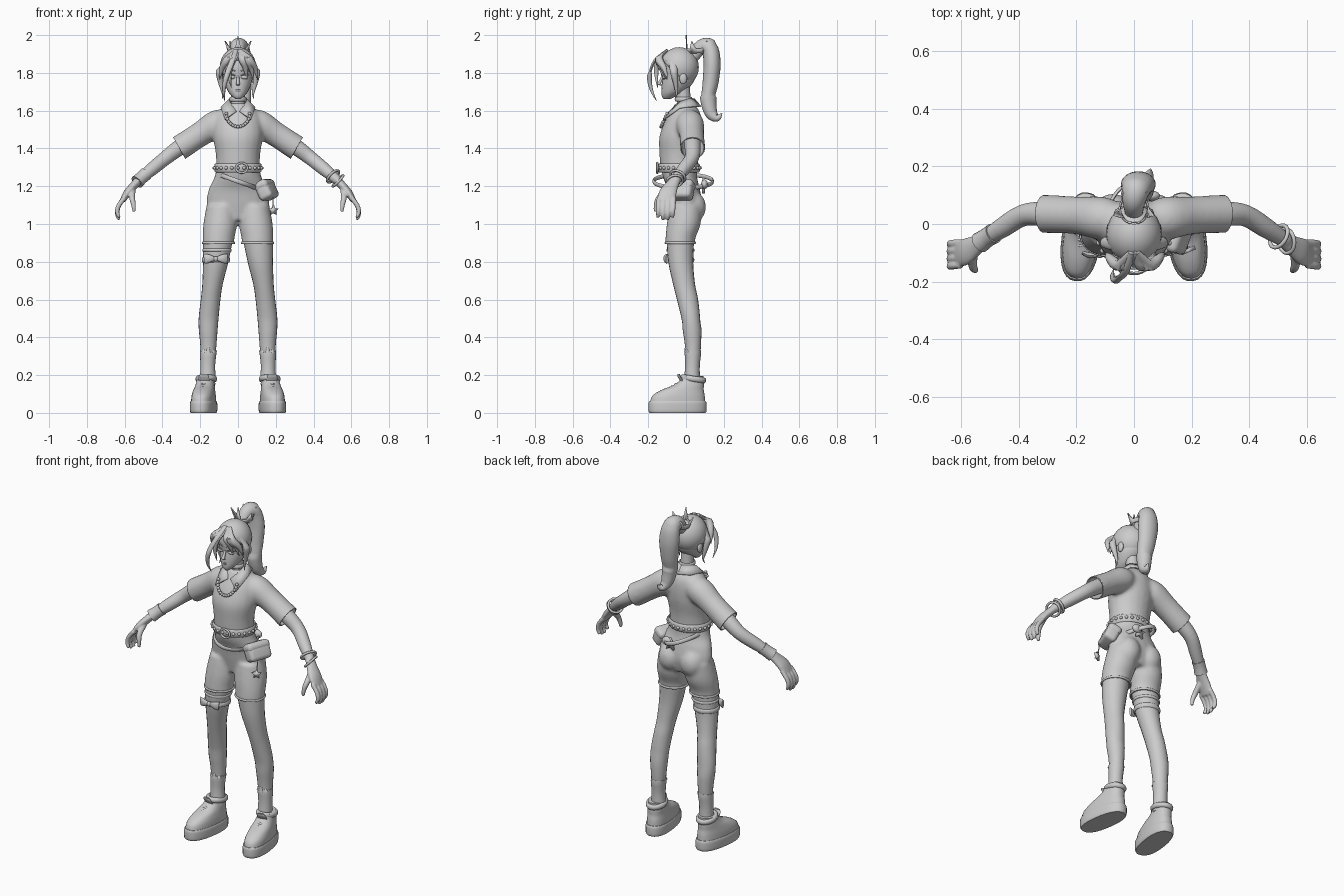
import bpy, bmesh, math
from mathutils import Vector, Matrix

cube = bpy.data.objects.get("Cube")
if cube:
    bpy.data.objects.remove(cube)
grey = bpy.data.materials.new("plain grey")
grey.use_nodes = True
grey.diffuse_color = (0.6, 0.6, 0.6, 1)
grey.node_tree.nodes["Principled BSDF"].inputs["Base Color"].default_value = (0.6, 0.6, 0.6, 1)
X, Y, Z = Vector((1, 0, 0)), Vector((0, 1, 0)), Vector((0, 0, 1))


def curve(pts, steps, closed):
    """Catmull-Rom through tuples of position and radii."""
    n, out = len(pts), []
    for i in range(n if closed else n - 1):
        ids = [(i + k) % n if closed else min(max(i + k, 0), n - 1) for k in (-1, 0, 1, 2)]
        a, b, c, d = [pts[k] for k in ids]
        for s in range(steps):
            t = s / steps
            out.append([q + t / 2 * (r - p + t * (2*p - 5*q + 4*r - w + t * (3*(q - r) + w - p)))
                        for p, q, r, w in zip(a, b, c, d)])
    return out if closed else out + [list(pts[-1])]


def sweep(bm, pts, ref=None, n=20, p=2, closed=False, steps=4):
    """Skin oval rings; level rings without ref, else square to the path."""
    pts = curve(pts, steps, closed)
    m, rings = len(pts), []
    for i, q in enumerate(pts):
        u, v = X, Y
        if ref:
            j, k = ((i - 1) % m, (i + 1) % m) if closed else (max(i - 1, 0), min(i + 1, m - 1))
            t = Vector(pts[k][:3]) - Vector(pts[j][:3])
            v = t.cross(ref).normalized()
            u = v.cross(t).normalized()
        ring = []
        for s in range(n):
            c, d = math.cos(math.tau * s / n), math.sin(math.tau * s / n)
            c, d = [math.copysign(abs(w) ** (2 / p), w) for w in (c, d)]
            ring.append(bm.verts.new(Vector(q[:3]) + u * c * max(q[3], .001) + v * d * max(q[-1], .001)))
        rings.append(ring)
    for a, b in zip(rings, rings[1:] + rings[:1] if closed else rings[1:]):
        for s in range(n):
            bm.faces.new((a[s], a[s - 1], b[s - 1], b[s]))
    if not closed:
        bm.faces.new(rings[0])
        bm.faces.new(rings[-1])
    return bm


def ball(bm, loc, size):
    bmesh.ops.create_uvsphere(bm, u_segments=20, v_segments=14, radius=1,
                              matrix=Matrix.Translation(loc) @ Matrix.Diagonal((*size, 1)))
    return bm


def part(name, bm, side=1, thick=0, angle=50):
    bmesh.ops.scale(bm, vec=(side, 1, 1), verts=bm.verts)
    bmesh.ops.recalc_face_normals(bm, faces=bm.faces)
    me = bpy.data.meshes.new(name)
    bm.to_mesh(me)
    bm.free()
    me.materials.append(grey)
    ob = bpy.data.objects.new(name, me)
    bpy.context.collection.objects.link(ob)
    bpy.ops.object.select_all(action='DESELECT')
    ob.select_set(True)
    bpy.context.view_layer.objects.active = ob
    bpy.ops.object.shade_smooth_by_angle(angle=math.radians(angle))
    if thick:
        ob.modifiers.new("Thickness", 'SOLIDIFY').thickness = thick
    return ob


def fuse(bm, voxel, rounds):
    """Blend overlapping solids into one soft skin."""
    ob = part("blend", bm)
    mod = ob.modifiers.new("Blend", 'REMESH')
    mod.mode, mod.voxel_size = 'VOXEL', voxel
    me = bpy.data.meshes.new_from_object(ob.evaluated_get(bpy.context.evaluated_depsgraph_get()))
    bpy.data.objects.remove(ob)
    out = bmesh.new()
    out.from_mesh(me)
    for _ in range(rounds):
        bmesh.ops.smooth_vert(out, verts=out.verts, factor=.5, use_axis_x=True, use_axis_y=True, use_axis_z=True)
    return out


def cut(bm, point, normal):
    bmesh.ops.bisect_plane(bm, geom=bm.verts[:] + bm.edges[:] + bm.faces[:],
                           plane_co=point, plane_no=normal, clear_outer=True)


def hoop(name, centre, axis, rx, ry, wire, tall=None, n=10):
    """Closed band around an axis."""
    rot = Vector(axis).to_track_quat('Z', 'Y')
    pts = [(*(Vector(centre) + rot @ Vector((rx * math.cos(a), ry * math.sin(a), 0))), tall or wire, wire)
           for a in (math.tau * k / 16 for k in range(16))]
    return part(name, sweep(bmesh.new(), pts, rot @ Z, n, closed=True, steps=3))


def star(name, loc, size, turn):
    bm = bmesh.new()
    rim = [bm.verts.new((r * math.sin(k * math.pi / 5), 0, r * math.cos(k * math.pi / 5)))
           for k in range(10) for r in [size * (.5 if k % 2 else 1)]]
    bm.faces.new(rim)
    bmesh.ops.transform(bm, matrix=Matrix.Translation(loc) @ Matrix.Rotation(turn, 4, 'Z'), verts=bm.verts)
    return part(name, bm, thick=.014)


# Shirt: torso and sleeves blended, then opened at the cuffs
bm = sweep(bmesh.new(), [(0, -.037, 1.285, .116, .1), (0, -.037, 1.37, .118, .104), (0, -.03, 1.46, .132, .112),
                         (0, -.015, 1.54, .128, .099), (0, -.005, 1.595, .105, .078), (0, -.01, 1.64, .05, .048)])
for s in (1, -1):
    sweep(bm, [(s * .04, .01, 1.55, .055), (s * .11, .02, 1.53, .075), (s * .2, .03, 1.475, .066),
               (s * .31, .035, 1.403, .067, .071), (s * .39, .035, 1.355, .067, .073)], Y)
bm = fuse(bm, .009, 7)
for s in (1, -1):
    cut(bm, (s * .31, 0, 1.4), (s * .87, 0, -.49))
part("shirt", bm, thick=.006)

# Shorts
bm = sweep(bmesh.new(), [(0, 0, 1.02, .12, .065), (0, .002, 1.1, .166, .083), (0, -.01, 1.18, .157, .085),
                         (0, -.03, 1.24, .128, .09), (0, -.037, 1.3, .112, .096)])
for s in (1, -1):
    sweep(bm, [(s * .103, -.03, .86, .084, .079), (s * .103, -.03, .92, .084, .079),
               (s * .094, -.012, 1.0, .09, .09), (s * .086, 0, 1.1, .08, .085)])
    ball(bm, (s * .073, .032, 1.09), (.072, .074, .085))
bm = fuse(bm, .009, 5)
cut(bm, (0, 0, .895), (0, 0, -1))
part("shorts", bm, thick=.006)

for s, word in ((1, "left"), (-1, "right")):
    # Leg, sock, thigh hem and shoe
    part(word + "_leg", sweep(bmesh.new(), [
        (.158, .03, .15, .038), (.16, .033, .25, .036), (.157, .037, .35, .042, .038), (.157, .028, .48, .052, .048),
        (.145, .008, .6, .052, .056), (.135, -.01, .68, .054, .058), (.118, -.028, .8, .067, .066),
        (.104, -.03, .93, .08, .074)]), s)
    bm = sweep(bmesh.new(), [(.159, .032, .18, .042, .041), (.16, .034, .25, .039), (.157, .037, .33, .045, .041)])
    for k in (-1, 0, 1):
        sweep(bm, [(.157 + k * .024, .003 + abs(k) * .008, .32, .013, .005),
                   (.157 + k * .02, -.002 + abs(k) * .01, .35 + .02 * (k == 0), .001)])
    part(word + "_sock", bm, s)
    hoop(word + "_shorts_hem", (s * .103, -.03, .9), Z, .083, .078, .005, .007)
    shoe = {"sole": [(0, -.045, 0, .064, .15), (0, -.045, .012, .068, .155), (0, -.045, .05, .068, .155),
                     (0, -.045, .062, .064, .15)],
            "shoe": [(0, -.045, .055, .062, .147), (0, -.04, .09, .06, .14), (0, -.02, .12, .055, .115),
                     (0, .012, .145, .05, .083), (0, .03, .17, .046, .064), (0, .034, .195, .045, .058)]}
    for kind, rings in shoe.items():
        bm = sweep(bmesh.new(), rings, n=28, p=2.4)
        if kind == "shoe":
            for k in range(4):  # laces
                y, z = -.055 - k * .02, .152 - k * .013
                sweep(bm, [(-.04, y + .012, z - .03, .006), (0, y, z, .007), (.04, y + .012, z - .03, .006)], Z, 8)
            sweep(bm, [(0, -.015, .16, .03, .01), (0, -.035, .19, .028, .008), (0, -.04, .205, .02, .006)])
        bmesh.ops.rotate(bm, matrix=Matrix.Rotation(math.radians(8), 3, 'Z'), verts=bm.verts)
        bmesh.ops.translate(bm, vec=(.176, 0, 0), verts=bm.verts)
        part(f"{word}_{kind}", bm, s)
    hoop(word + "_shoe_collar", (s * .168, .038, .18), (0, .15, 1), .045, .057, .013, .016)

    # Arm with hand and fingers
    bm = sweep(bmesh.new(), [(.2, .03, 1.48, .045), (.31, .035, 1.405, .043), (.385, .03, 1.348, .038),
                             (.46, -.015, 1.287, .035), (.53, -.06, 1.228, .025)], Y)
    sweep(bm, [(.515, -.05, 1.242, .026, .024), (.55, -.075, 1.205, .036, .022), (.585, -.096, 1.165, .047, .021),
               (.61, -.106, 1.125, .045, .015)], Y)
    for k in range(4):
        y, drop = -.065 - k * .026, .012 * (k in (1, 2))
        sweep(bm, [(.6, y, 1.14, .013), (.63, y - .002, 1.1, .013), (.64, y - .004, 1.065 - drop, .012),
                   (.628, y - .006, 1.035 - drop, .009)], Y, 12)
    sweep(bm, [(.56, -.1, 1.18, .018), (.56, -.145, 1.135, .016), (.553, -.158, 1.1, .013),
               (.55, -.162, 1.065, .009)], Z + X, 12)
    part(word + "_arm", fuse(bm, .0045, 4), s)

    # Collar flap
    bm = bmesh.new()
    top = [(0, .045, 1.665), (.045, .015, 1.665), (.045, -.03, 1.65), (.01, -.088, 1.6)]
    low = [(0, .08, 1.625), (.065, .05, 1.625), (.092, -.035, 1.618), (.07, -.122, 1.555)]
    a, b = [[bm.verts.new(q) for q in row] for row in (top, low)]
    for k in range(3):
        bm.faces.new((a[k], a[k + 1], b[k + 1], b[k]))
    part(word + "_collar", bm, s, .008)

    # Face details, ear and side lock
    part(word + "_eye", ball(bmesh.new(), (.034, -.117, 1.777), (.02, .01, .01)), s)
    bm = sweep(bmesh.new(), [(.012, -.127, 1.785, .002), (.034, -.128, 1.792, .004), (.058, -.108, 1.787, .002)], Z, 8)
    sweep(bm, [(.012, -.129, 1.808, .002), (.035, -.125, 1.816, .004), (.06, -.105, 1.808, .002)], Z, 8)
    part(word + "_lash_and_brow", bm, s)
    part(word + "_ear", ball(bmesh.new(), (.083, -.015, 1.77), (.012, .02, .03)), s)
    part(word + "_side_lock", sweep(bmesh.new(), [
        (.07, -.07, 1.87, .02, .008), (.098, -.065, 1.81, .02, .008), (.092, -.055, 1.75, .014, .006),
        (.08, -.05, 1.69, .006), (.085, -.06, 1.66, .001)], Y, 10), s)

# Neck and head
part("neck", sweep(bmesh.new(), [(0, 0, 1.58, .05), (0, -.01, 1.64, .038), (0, -.015, 1.7, .037), (0, -.02, 1.76, .04)]))
bm = sweep(bmesh.new(), [(0, -.1, 1.662, .014, .018), (0, -.092, 1.675, .03, .035), (0, -.07, 1.7, .052, .06),
                         (0, -.048, 1.74, .07, .08), (0, -.037, 1.78, .078, .087), (0, -.037, 1.83, .083, .092),
                         (0, -.037, 1.88, .07, .08), (0, -.037, 1.915, .03, .035)])
sweep(bm, [(0, -.123, 1.785, .006), (0, -.134, 1.76, .008), (0, -.142, 1.742, .01, .009), (0, -.128, 1.733, .007)])
for z, r in ((1.712, .0055), (1.704, .006)):  # lips
    ball(bm, (0, -.122, z), (.017, .009, r))
part("head", bm)
hoop("choker", (0, -.012, 1.66), Z, .04, .041, .006, .012)

# Hair: cap, fringe, forelock and ponytail
bm = ball(bmesh.new(), (0, -.036, 1.83), (.097, .104, .106))
cut(bm, (0, 0, 1.75), (0, -.9, -1))
part("hair_cap", bm, thick=.01)
bm = bmesh.new()
for x in (-.085, -.055, .04, .07, .09):
    side = math.copysign(1, x)
    sweep(bm, [(side * .012, -.1, 1.918, .012, .007), (x * .6, -.142, 1.875, .022, .009),
               (x, -.143 + abs(x) * .3, 1.825, .015, .007), (x * 1.15, -.125 + abs(x) * .3, 1.765, .001)], X, 10)
sweep(bm, [(-.01, -.1, 1.92, .012, .008), (-.03, -.165, 1.865, .014, .008), (-.06, -.193, 1.785, .014, .007),
           (-.075, -.183, 1.71, .009, .005), (-.07, -.155, 1.65, .001)], X, 10)
sweep(bm, [(.01, -.1, 1.918, .012, .008), (-.03, -.15, 1.86, .016, .007), (-.045, -.157, 1.79, .011, .006),
           (-.035, -.15, 1.72, .001)], X, 10)
part("fringe", bm)
part("ponytail", sweep(bmesh.new(), [
    (0, .035, 1.88, .03), (0, .08, 1.935, .04, .035), (.008, .125, 1.928, .052, .043), (.015, .138, 1.85, .06, .045),
    (.02, .13, 1.75, .052, .042), (.025, .118, 1.67, .044, .035), (.035, .132, 1.59, .034, .028),
    (.05, .165, 1.562, .02), (.058, .19, 1.585, .003)], X, 24, steps=6))

# Crown around the ponytail root
bm = bmesh.new()
low, high = [], []
for k in range(20):
    a, peak = math.tau * k / 20, (k % 4 == 0)
    r, z = .048 + .022 * peak, 1.93 + (.04 + .03 * (k == 0)) * peak
    d = Vector((math.sin(a), -math.cos(a), 0))
    low.append(bm.verts.new(d * .045 + Vector((0, .052, 1.905))))
    high.append(bm.verts.new(d * (r - .022 * (k == 0)) + Vector((0, .052, z))))
for k in range(20):
    bm.faces.new((low[k - 1], low[k], high[k], high[k - 1]))
part("crown", bm, thick=.006, angle=30)

# Beaded necklace
bm = bmesh.new()
for k in range(15):
    a = math.pi * (k / 14)
    ball(bm, (.062 * math.cos(a), -.1 - .032 * math.sin(a), 1.585 - .07 * math.sin(a)), (.009,) * 3)
part("necklace", bm)

# Studded belt, buckle and slanted strap
hoop("belt", (0, -.037, 1.297), Z, .119, .105, .007, .024)
bm = bmesh.new()
for k in range(24):
    a = math.tau * k / 24
    ball(bm, (.126 * math.cos(a), -.037 + .112 * math.sin(a), 1.297), (.009,) * 3)
part("belt_studs", bm)
hoop("buckle", (.02, -.152, 1.297), Y, .03, .026, .006)
hoop("bag_strap", (0, -.015, 1.226), (.36, 0, 1), .157, .105, .006, .012)

# Hip bag with flap and charms
for name, size, shift in (("hip_bag", (.075, .14, .1), 0), ("bag_flap", (.08, .146, .05), .03)):
    bm = bmesh.new()
    bmesh.ops.create_cube(bm, size=1, matrix=Matrix.Translation((0, 0, shift)) @ Matrix.Diagonal((*size, 1)))
    bmesh.ops.bevel(bm, geom=bm.edges[:], offset=.022, segments=4, profile=.5, affect='EDGES')
    turn = Matrix.Rotation(-.35, 4, 'Z') @ Matrix.Rotation(-.45, 4, 'Y')
    bmesh.ops.transform(bm, matrix=Matrix.Translation((.152, -.03, 1.178)) @ turn, verts=bm.verts)
    part(name, bm)
star("bag_charm", (.185, -.085, 1.072), .028, .4)
part("charm_cord", sweep(bmesh.new(), [(.185, -.075, 1.14, .003), (.185, -.085, 1.09, .003)], X, 8))
star("back_charm", (.04, .1, 1.195), .04, 0)
part("back_tassel", ball(bmesh.new(), (.06, .098, 1.21), (.03, .018, .025)))

# Bracelets on one wrist, cuff on the other
for name, t in (("upper", 0), ("lower", 1)):
    hoop(name + "_bracelet", (.503 + .026 * t, -.043 - .016 * t, 1.252 - .024 * t), (.66, -.4 + .5 * t, -.62), .042, .04, .007)
part("wrist_cuff", sweep(bmesh.new(), [(-.488, -.033, 1.265, .036), (-.51, -.047, 1.245, .034),
                                       (-.535, -.065, 1.222, .037)], Y))

# Thigh bands and bow
hoop("upper_thigh_band", (-.111, -.029, .862), Z, .073, .07, .005, .008)
hoop("lower_thigh_band", (-.117, -.029, .81), Z, .069, .067, .006, .014)
bm = ball(bmesh.new(), (-.118, -.106, .815), (.014, .012, .014))
for s in (1, -1):
    sweep(bm, [(-.118, -.105, .815, .008, .006), (-.118 + s * .035, -.109, .817, .022, .01),
               (-.118 + s * .06, -.1, .815, .026, .007)], Z, 12)
part("thigh_bow", bm)
